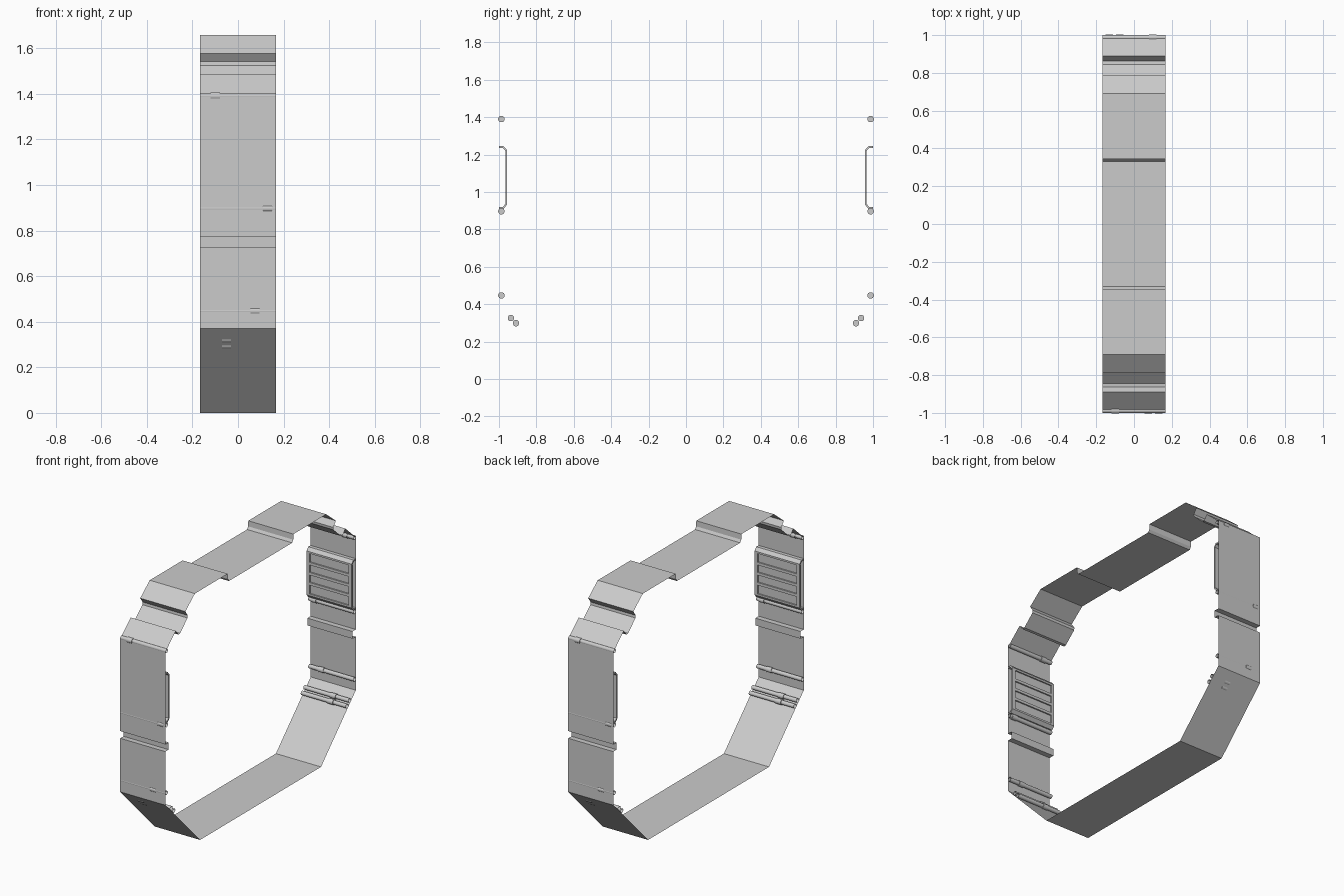
import bpy, bmesh
from math import sin, cos, pi, radians

if "Cube" in bpy.data.objects:
    bpy.data.objects.remove(bpy.data.objects["Cube"])

HX = 0.166  # half length of the corridor section


def finish(bm, name, smooth=False):
    bmesh.ops.recalc_face_normals(bm, faces=bm.faces)
    me = bpy.data.meshes.new(name)
    bm.to_mesh(me)
    bm.free()
    ob = bpy.data.objects.new(name, me)
    bpy.context.collection.objects.link(ob)
    if smooth:
        bpy.context.view_layer.objects.active = ob
        ob.select_set(True)
        bpy.ops.object.shade_smooth_by_angle(angle=radians(40))
        ob.select_set(False)
    return ob


def sweep(bm, pts, x0=-HX, x1=HX, side=-1, closed=False, caps=False):
    """Extrude a (distance from middle, z) profile along x; side +1 is the half-turn copy."""
    a, b = [[bm.verts.new((-side * x, side * y, z)) for y, z in pts] for x in (x0, x1)]
    n = len(pts)
    for i in range(n if closed else n - 1):
        j = (i + 1) % n
        bm.faces.new((a[i], a[j], b[j], b[i]))
    if caps:
        bm.faces.new(a)
        bm.faces.new(b[::-1])


def rect(y0, y1, z0, z1):
    return [(y0, z0), (y1, z0), (y1, z1), (y0, z1)]


def ring(y, z, r, n=12):
    return [(y + r * cos(2 * pi * (i + .5) / n), z + r * sin(2 * pi * (i + .5) / n)) for i in range(n)]


# Thin shell: floor, sloped base, grooved wall, grooved upper slope, stepped roof
half = [(.635, 0), (1, .37), (1, .726), (.965, .726), (.965, .774), (1, .774), (1, 1.387),
        (.89, 1.487), (.863, 1.452), (.845, 1.454), (.767, 1.525), (.765, 1.542), (.79, 1.577),
        (.69, 1.658), (.345, 1.658), (.343, 1.622), (.332, 1.605)]
bm = bmesh.new()
sweep(bm, half + [(-y, z) for y, z in reversed(half)], closed=True)
finish(bm, "corridor_shell")

# Pipes: (distance, z, collar centre x)
pipes = [(.987, 1.39, -.1), (.987, .897, .13), (.987, .447, .075), (.936, .326, -.05), (.909, .299, -.05)]
# Bent wall panel, a thin folded plate
plate = [(.999, 1.245), (.975, 1.245), (.957, 1.224), (.957, 1.212), (.966, 1.212), (.966, 1.22),
         (.979, 1.236), (.999, 1.236)]
for side, tag in ((-1, "front"), (1, "back")):
    bm = bmesh.new()
    for y, z, cx in pipes:
        sweep(bm, ring(y, z, .0138), side=side, closed=True)
        sweep(bm, ring(y, z, .0175), cx - .02, cx + .02, side, True, True)
    finish(bm, tag + "_pipes", True)

    bm = bmesh.new()
    sweep(bm, plate, side=side, closed=True, caps=True)
    sweep(bm, [(y, 2.156 - z) for y, z in plate], side=side, closed=True, caps=True)
    for s in (-1, 1):  # end stiles
        x0, x1 = sorted((s * HX, s * (HX - .022)))
        sweep(bm, rect(.957, .966, .944, 1.212), x0, x1, side, True, True)
    for i in range(1, 4):  # rails between the four slots
        z = .944 + .067 * i
        sweep(bm, rect(.957, .966, z - .009, z + .009), -HX + .022, HX - .022, side, True, True)
    finish(bm, tag + "_panel_frame")

    bm = bmesh.new()
    sweep(bm, [(.968, .94), (.968, 1.216)], side=side)
    finish(bm, tag + "_panel_backing")
